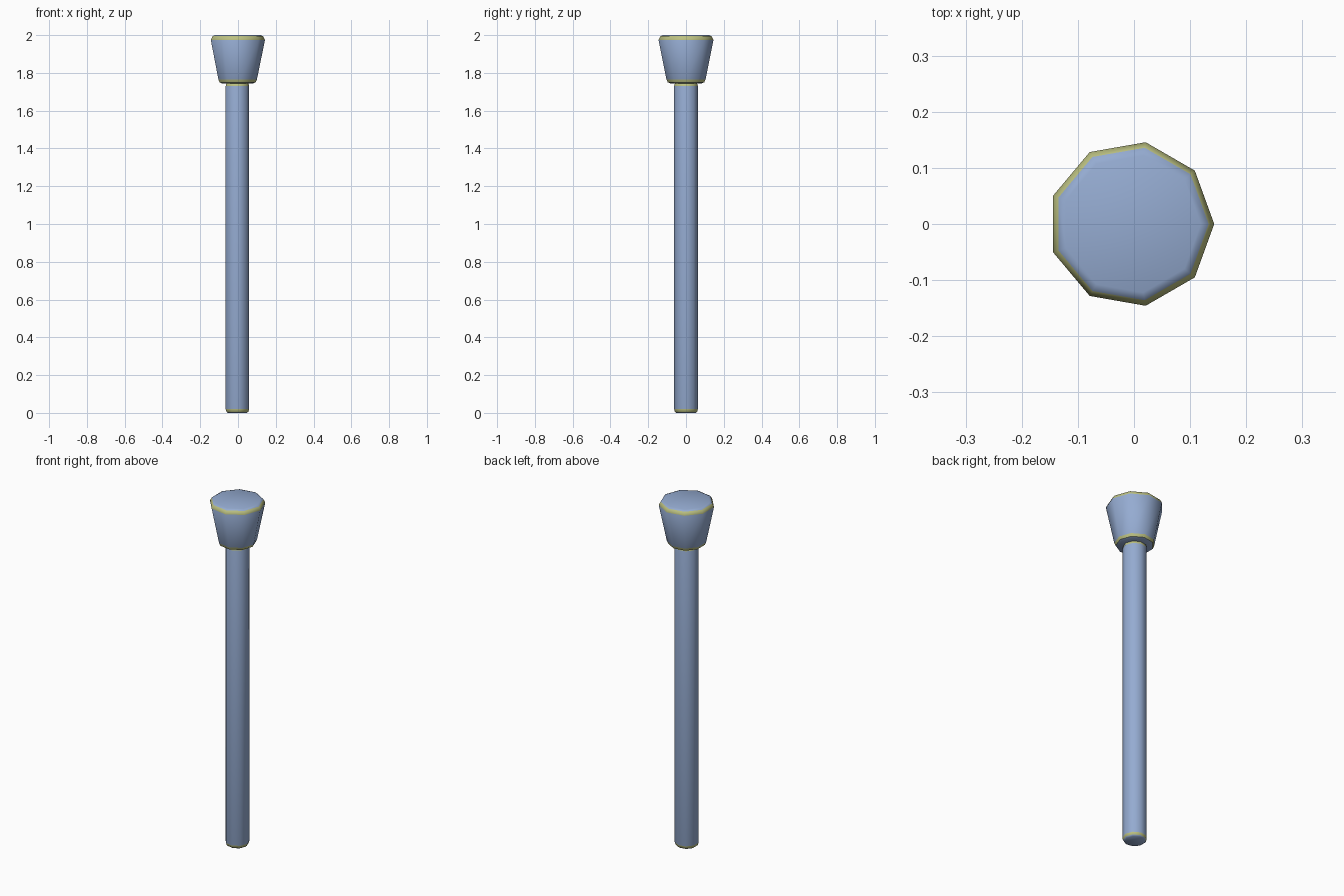
import bpy
import bmesh
from math import cos, sin, tau, radians

cube = bpy.data.objects.get("Cube")
if cube:
    bpy.data.objects.remove(cube, do_unlink=True)

SIDES = 9
CENTRE_X = -0.005


def material(name, rgb):
    mat = bpy.data.materials.new(name)
    mat.use_nodes = True
    colour = (*rgb, 1.0)
    mat.diffuse_color = colour
    mat.node_tree.nodes["Principled BSDF"].inputs["Base Color"].default_value = colour
    return mat


steel = material("steel blue", (0.30, 0.41, 0.64))
brass = material("pale olive", (0.50, 0.53, 0.22))


def turned_part(name, profile, trim):
    """Nine-sided solid from (radius, z) rings; bands listed in trim are olive."""
    bm = bmesh.new()
    rings = [[bm.verts.new((CENTRE_X + r * cos(tau * i / SIDES),
                            r * sin(tau * i / SIDES), z))
              for i in range(SIDES)] for r, z in profile]
    for band, (low, high) in enumerate(zip(rings, rings[1:])):
        for i in range(SIDES):
            j = (i + 1) % SIDES
            face = bm.faces.new((low[i], low[j], high[j], high[i]))
            face.material_index = int(band in trim)
    bm.faces.new(rings[0][::-1])
    bm.faces.new(rings[-1])
    mesh = bpy.data.meshes.new(name)
    bm.to_mesh(mesh)
    bm.free()
    mesh.materials.append(steel)
    mesh.materials.append(brass)
    obj = bpy.data.objects.new(name, mesh)
    bpy.context.collection.objects.link(obj)
    bpy.ops.object.select_all(action="DESELECT")
    obj.select_set(True)
    bpy.context.view_layer.objects.active = obj
    bpy.ops.object.shade_smooth_by_angle(angle=radians(41))


# Long straight shaft with softened ends
turned_part("shaft", [(0.052, 0.0), (0.06, 0.006), (0.064, 0.02),
                      (0.064, 1.73), (0.06, 1.744), (0.052, 1.75)], {1, 3})

# Flared head with an olive edge at top and bottom
turned_part("head", [(0.086, 1.745), (0.098, 1.75), (0.105, 1.765),
                     (0.148, 1.975), (0.138, 1.994), (0.124, 2.0)], {1, 3})
